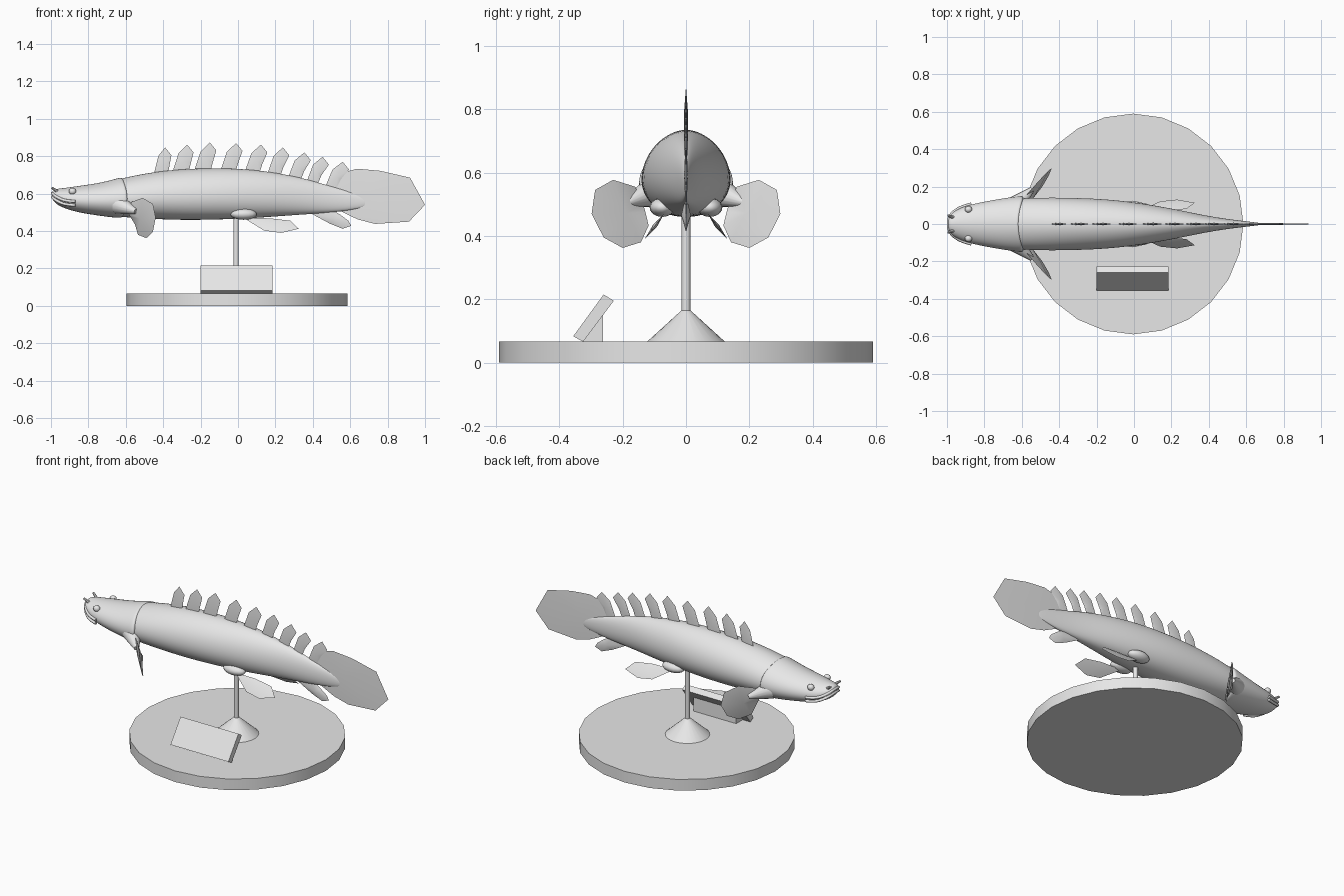
import bpy, bmesh, math
from mathutils import Vector

if "Cube" in bpy.data.objects:
    bpy.data.objects.remove(bpy.data.objects["Cube"])

grey = bpy.data.materials.new("light_grey")
grey.diffuse_color = (0.8, 0.8, 0.8, 1)
grey.use_nodes = True
grey.node_tree.nodes["Principled BSDF"].inputs["Base Color"].default_value = grey.diffuse_color


def finish(name, bm, angle=40):
    bmesh.ops.recalc_face_normals(bm, faces=bm.faces)
    me = bpy.data.meshes.new(name)
    bm.to_mesh(me)
    bm.free()
    me.materials.append(grey)
    me.shade_smooth()
    if angle:
        me.set_sharp_from_angle(angle=math.radians(angle))
    ob = bpy.data.objects.new(name, me)
    bpy.context.scene.collection.objects.link(ob)
    return ob


def loft(name, rings, sides=16):
    """Rings are (x, top z, bottom z, half width, bulge of the ring in x)."""
    bm = bmesh.new()
    loops = []
    for x, top, bot, w, bulge in rings:
        zc = bot + (top - bot) * 0.46
        loop = []
        for i in range(sides):
            a = 2 * math.pi * i / sides
            c, s = math.cos(a), math.sin(a)
            fullness = 1.1 if s > 0 else 0.85
            y = math.copysign(abs(c) ** fullness, c) * w if abs(c) > 1e-6 else 0
            z = zc + s * ((top - zc) if s > 0 else (zc - bot))
            loop.append(bm.verts.new((x + bulge * c * c, y, z)))
        loops.append(loop)
    for a, b in zip(loops, loops[1:]):
        for i in range(sides):
            j = (i + 1) % sides
            bm.faces.new((a[i], a[j], b[j], b[i]))
    bm.faces.new(loops[0])
    bm.faces.new(loops[-1])
    ob = finish(name, bm, 0)
    mod = ob.modifiers.new("smooth", "SUBSURF")
    mod.levels = mod.render_levels = 2
    return ob


def fin(name, pts, normal, thick):
    """Lens-shaped fin: sharp outline, thickest at its middle."""
    bm = bmesh.new()
    vs = [bm.verts.new(p) for p in pts]
    mid = sum((v.co for v in vs), Vector()) / len(vs)
    n = Vector(normal).normalized() * thick / 2
    for side in (1, -1):
        c = bm.verts.new(mid + n * side)
        for i in range(len(vs)):
            bm.faces.new((vs[i], vs[(i + 1) % len(vs)], c))
    return finish(name, bm, 50)


def frustum(name, p, q, r1, r2, sides=16):
    p, q = Vector(p), Vector(q)
    bm = bmesh.new()
    bmesh.ops.create_cone(bm, cap_ends=True, segments=sides, radius1=r1,
                          radius2=r2, depth=(q - p).length)
    rot = (q - p).to_track_quat("Z", "Y").to_matrix()
    for v in bm.verts:
        v.co = rot @ v.co + (p + q) / 2
    return finish(name, bm)


def ball(name, loc, size):
    bm = bmesh.new()
    bmesh.ops.create_uvsphere(bm, u_segments=16, v_segments=10, radius=1)
    for v in bm.verts:
        v.co = Vector(loc) + Vector(size) * v.co
    return finish(name, bm, 0)


def prism(name, profile, x0, x1):
    """Side profile in (y, z) extruded along x."""
    bm = bmesh.new()
    a = [bm.verts.new((x0, y, z)) for y, z in profile]
    b = [bm.verts.new((x1, y, z)) for y, z in profile]
    for i in range(len(a)):
        j = (i + 1) % len(a)
        bm.faces.new((a[i], a[j], b[j], b[i]))
    bm.faces.new(a)
    bm.faces.new(b)
    return finish(name, bm)


# Display stand
frustum("base_disc", (-.005, 0, 0), (-.005, 0, .067), .59, .59, 24)
frustum("pole_foot", (-.01, 0, .066), (-.01, 0, .165), .123, .014, 24)
frustum("pole", (-.01, 0, .15), (-.01, 0, .5), .014, .014, 12)
prism("plaque", [(-.356, .083), (-.26, .215), (-.228, .195), (-.325, .066)], -.2, .185)
prism("plaque_support", [(-.325, .066), (-.262, .066), (-.262, .15)], -.15, .135)

# Fish body, tapering into the tail
loft("body", [
    (-.78, .645, .49, .11, 0), (-.62, .685, .472, .14, 0),
    (-.48, .715, .463, .145, 0), (-.3, .736, .455, .143, 0),
    (-.12, .74, .458, .134, 0), (.05, .735, .464, .112, 0),
    (.2, .715, .475, .085, 0), (.33, .69, .485, .057, 0),
    (.45, .655, .493, .034, 0), (.57, .62, .505, .018, 0),
    (.7, .575, .53, .003, 0)])

# Head with gill cover edge overlapping the body
loft("head", [
    (-.997, .618, .572, .036, 0), (-.97, .627, .54, .066, 0),
    (-.92, .632, .517, .092, 0), (-.85, .643, .497, .112, 0),
    (-.75, .657, .481, .132, 0), (-.67, .677, .47, .148, .02),
    (-.625, .691, .467, .154, .03), (-.615, .685, .475, .146, .03)])

# Lips wrapping around the snout
half = [(-.87, .107, .55), (-.92, .094, .552), (-.965, .067, .57), (-.99, .036, .59)]
path = half + [(-.994, 0, .596)] + [(x, -y, z) for x, y, z in reversed(half)]
for name, dz in (("upper_lip", .008), ("lower_lip", -.012)):
    cu = bpy.data.curves.new(name, "CURVE")
    cu.dimensions = "3D"
    cu.bevel_depth = .008
    cu.bevel_resolution = 2
    cu.use_fill_caps = True
    cu.materials.append(grey)
    sp = cu.splines.new("NURBS")
    sp.points.add(len(path) - 1)
    sp.use_endpoint_u = True
    sp.order_u = 3
    for p, (x, y, z) in zip(sp.points, path):
        p.co = (x, y, z + dz, 1)
    bpy.context.scene.collection.objects.link(bpy.data.objects.new(name, cu))

# Row of dorsal finlets: (front base x, base z, tip x, tip z)
finlets = [(-.455, .705, -.39, .847), (-.355, .72, -.272, .862), (-.24, .725, -.15, .873),
           (-.1, .725, -.01, .87), (.03, .72, .123, .862), (.15, .705, .24, .847),
           (.26, .685, .355, .82), (.36, .665, .452, .797), (.46, .64, .56, .77)]
for i, (bx, bz, tx, tz) in enumerate(finlets):
    h = tz - bz
    lean = -.004 * i
    pts = [(bx, 0, bz - .02), (bx + (tx - bx) * .45, 0, bz + h * .68), (tx, 0, tz),
           (tx + .034, 0, tz - .042), (tx + .022 + lean, 0, bz + h * .25),
           (tx + .01 + lean * 1.5, 0, bz - .03)]
    fin(f"dorsal_finlet_{i + 1}", pts, (0, 1, 0), .014)

# Tail and anal fins
tail = [(.45, .6), (.5, .655), (.56, .712), (.636, .733), (.76, .722), (.92, .685),
        (1, .54), (.914, .45), (.733, .438), (.64, .462), (.52, .52)]
fin("tail_fin", [(x, 0, z) for x, z in tail], (0, 1, 0), .012)
anal = [(.36, .51), (.49, .44), (.56, .412), (.605, .428), (.59, .455), (.55, .485), (.48, .53)]
fin("anal_fin", [(x, 0, z) for x, z in anal], (0, 1, 0), .03)

# Paired parts on both sides
pectoral = [(-.59, .135, .5), (-.57, .16, .555), (-.51, .23, .577), (-.455, .287, .545),
            (-.44, .298, .47), (-.455, .26, .395), (-.49, .2, .362),
            (-.535, .142, .38), (-.55, .118, .433), (-.575, .128, .475)]
pelvic = [(.03, .47), (.14, .402), (.23, .39), (.325, .412), (.28, .455), (.17, .468)]
for side, s in (("left", 1), ("right", -1)):
    fin(f"pectoral_fin_{side}", [(x, y * s, z) for x, y, z in pectoral],
        (.75, -.65 * s, .2), .024)
    frustum(f"pectoral_lobe_{side}", (-.635, .1 * s, .54), (-.545, .185 * s, .505), .052, .014)
    fin(f"pelvic_fin_{side}", [(x, (.065 + (.475 - z) * .77) * s, z) for x, z in pelvic],
        (0, .8 * s, .6), .014)
    ball(f"pelvic_lobe_{side}", (.03, .075 * s, .49), (.07, .04, .03))
    ball(f"eye_{side}", (-.885, .078 * s, .612), (.02, .018, .018))
    frustum(f"nostril_tube_{side}", (-.965, .035 * s, .61), (-.995, .045 * s, .632), .009, .006, 8)
